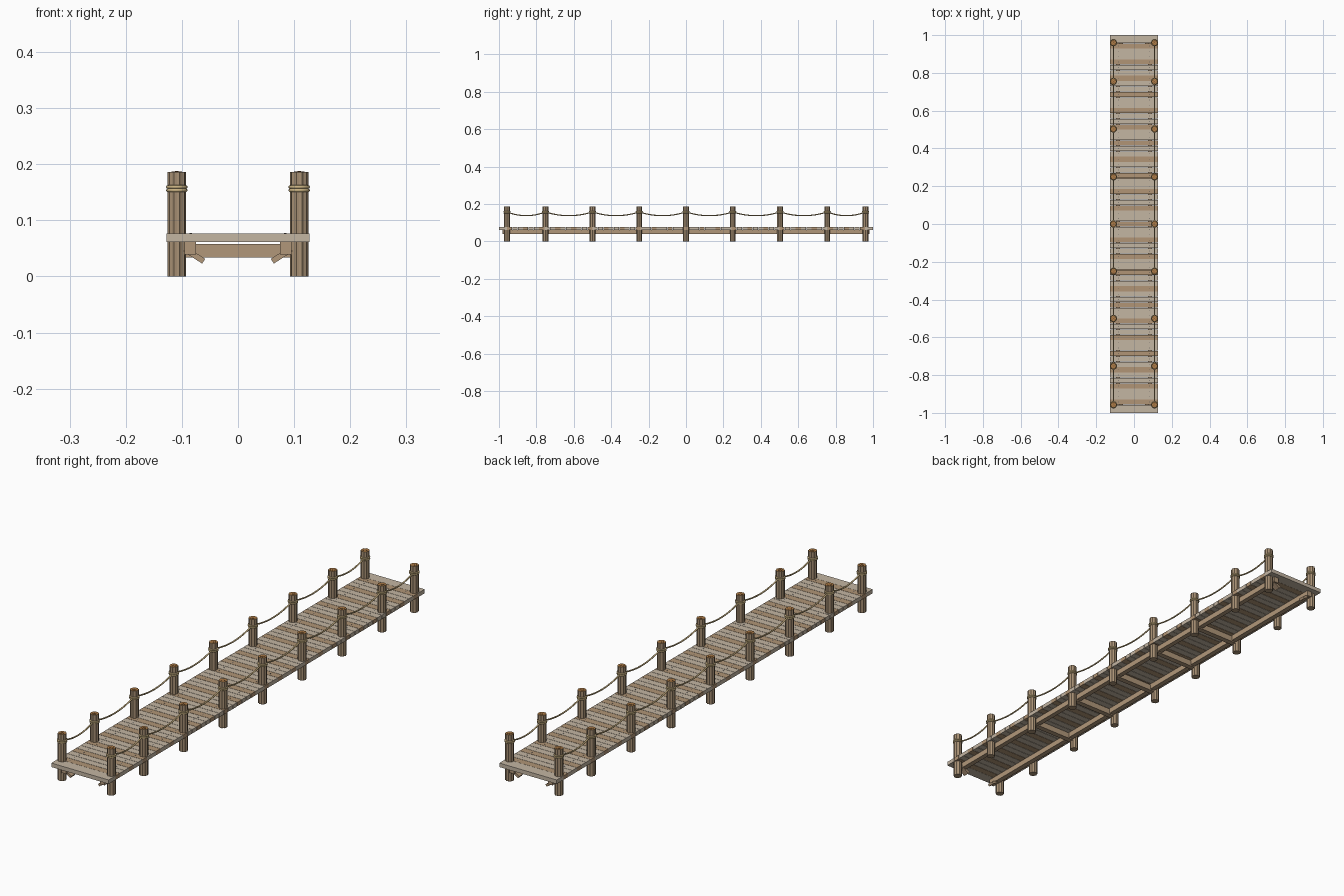
import bpy, bmesh, math
from mathutils import Matrix, Vector

if "Cube" in bpy.data.objects:
    bpy.data.objects.remove(bpy.data.objects["Cube"])


def material(name, color):
    m = bpy.data.materials.new(name)
    m.diffuse_color = (*color, 1)
    m.use_nodes = True
    m.node_tree.nodes["Principled BSDF"].inputs["Base Color"].default_value = m.diffuse_color
    return m


GREY = material("weathered_wood", (0.55, 0.465, 0.365))
BROWN = material("brown_wood", (0.44, 0.30, 0.18))
BEAM = material("beam_wood", (0.44, 0.31, 0.195))
POST = material("post_wood", (0.39, 0.28, 0.175))
GRAIN = material("end_grain", (0.45, 0.22, 0.07))
RING = material("growth_ring", (0.25, 0.11, 0.035))
ROPE = material("rope_fibre", (0.58, 0.44, 0.22))
NAIL = material("nail_iron", (0.08, 0.08, 0.085))


def finish(bm, name, mats, smooth=False):
    me = bpy.data.meshes.new(name)
    bm.to_mesh(me)
    bm.free()
    for m in mats:
        me.materials.append(m)
    for p in me.polygons:
        p.use_smooth = smooth
    ob = bpy.data.objects.new(name, me)
    bpy.context.collection.objects.link(ob)
    return ob


def box(bm, center, size, mat=0, tilt=0.0):
    mtx = (Matrix.Translation(center) @ Matrix.Rotation(tilt, 4, 'Y')
           @ Matrix.Diagonal((*size, 1)))
    verts = bmesh.ops.create_cube(bm, size=1, matrix=mtx)["verts"]
    for f in {f for v in verts for f in v.link_faces}:
        f.material_index = mat


def column(bm, x, y, z0, z1, r, sides, mat=0, top_mat=0, groove=1.0):
    """Upright column; a groove factor below 1 pulls in every second corner."""
    rings = []
    for z in (z0, z1):
        ring = []
        for k in range(sides):
            a = k * math.tau / sides
            rr = r * (groove if k % 2 else 1)
            ring.append(bm.verts.new((x + rr * math.cos(a), y + rr * math.sin(a), z)))
        rings.append(ring)
    low, high = rings
    for k in range(sides):
        j = (k + 1) % sides
        bm.faces.new((low[k], low[j], high[j], high[k])).material_index = mat
    bm.faces.new(low[::-1]).material_index = mat
    bm.faces.new(high).material_index = top_mat


def tube(bm, points, r, sides=8, closed=False):
    """Sweep a round section along a path."""
    n = len(points)
    rings = []
    for i, p in enumerate(points):
        a = points[i - 1] if (closed or i) else p
        b = points[(i + 1) % n] if (closed or i < n - 1) else p
        t = (b - a).normalized()
        side = t.cross(Vector((0, 0, 1))).normalized()
        up = side.cross(t)
        rings.append([bm.verts.new(p + r * (side * math.cos(k * math.tau / sides)
                                            + up * math.sin(k * math.tau / sides)))
                      for k in range(sides)])
    for i in range(n if closed else n - 1):
        a, b = rings[i], rings[(i + 1) % n]
        for k in range(sides):
            j = (k + 1) % sides
            bm.faces.new((a[k], b[k], b[j], a[j]))


POST_X, POST_R, POST_TOP = 0.109, 0.0165, 0.186
POST_Y = [-0.957, -0.752, -0.5, -0.25, 0, 0.25, 0.503, 0.755, 0.96]

# Deck planks: every third one brown, with a wider weathered plank at each end
PITCH = 2 / 70
bm = bmesh.new()
nails = bmesh.new()
for k in range(-33, 34):
    y = PITCH * k
    box(bm, (0, y, 0.069), (0.254, PITCH - 0.0015, 0.016), int(k % 3 == 0))
    for x in (-0.084, 0.084):
        box(nails, (x, y, 0.0768), (0.004, 0.004, 0.001))
for s in (-1, 1):
    box(bm, (0, s * (1 - PITCH * 0.75), 0.069), (0.254, PITCH * 1.5, 0.016))
finish(bm, "deck_planks", [GREY, BROWN])
finish(nails, "deck_nails", [NAIL])

# Long beams, cross beams and short end braces under the deck
bm = bmesh.new()
for s in (-1, 1):
    box(bm, (s * 0.085, 0, 0.050), (0.020, 1.96, 0.022))
finish(bm, "long_beams", [BEAM])
bm = bmesh.new()
for y in POST_Y[2:7]:
    box(bm, (0, y, 0.046), (0.19, 0.022, 0.024))
finish(bm, "cross_beams", [BEAM])
bm = bmesh.new()
for y in (POST_Y[0], POST_Y[-1]):
    for s in (-1, 1):
        box(bm, (s * 0.078, y, 0.038), (0.040, 0.026, 0.010), 0, -s * math.radians(33))
finish(bm, "corner_braces", [BEAM])

# Ribbed posts with end-grain tops, and two rope coils around each
posts, coils = bmesh.new(), bmesh.new()
for s in (-1, 1):
    for y in POST_Y:
        x = s * POST_X
        column(posts, x, y, 0, POST_TOP, POST_R, 20, 0, 1, 0.9)
        column(posts, x, y, POST_TOP, POST_TOP + 0.0007, 0.0095, 12, 2, 2)
        column(posts, x, y, POST_TOP, POST_TOP + 0.0014, 0.0075, 12, 1, 1)
        column(posts, x, y, POST_TOP, POST_TOP + 0.0018, 0.003, 8, 2, 2)
        for z in (0.1535, 0.1595):
            circle = [Vector((x + 0.016 * math.cos(a), y + 0.016 * math.sin(a), z))
                      for a in (k * math.tau / 20 for k in range(20))]
            tube(coils, circle, 0.0032, 8, True)
finish(posts, "posts", [POST, GRAIN, RING])
finish(coils, "rope_coils", [ROPE], True)

# Sagging handrail ropes from post to post
bm = bmesh.new()
for s in (-1, 1):
    for y0, y1 in zip(POST_Y, POST_Y[1:]):
        path = []
        for k in range(17):
            t = k / 16
            path.append(Vector((s * POST_X, y0 + (y1 - y0) * t, 0.158 - 0.08 * t * (1 - t))))
        tube(bm, path, 0.003)
finish(bm, "hand_ropes", [ROPE], True)
